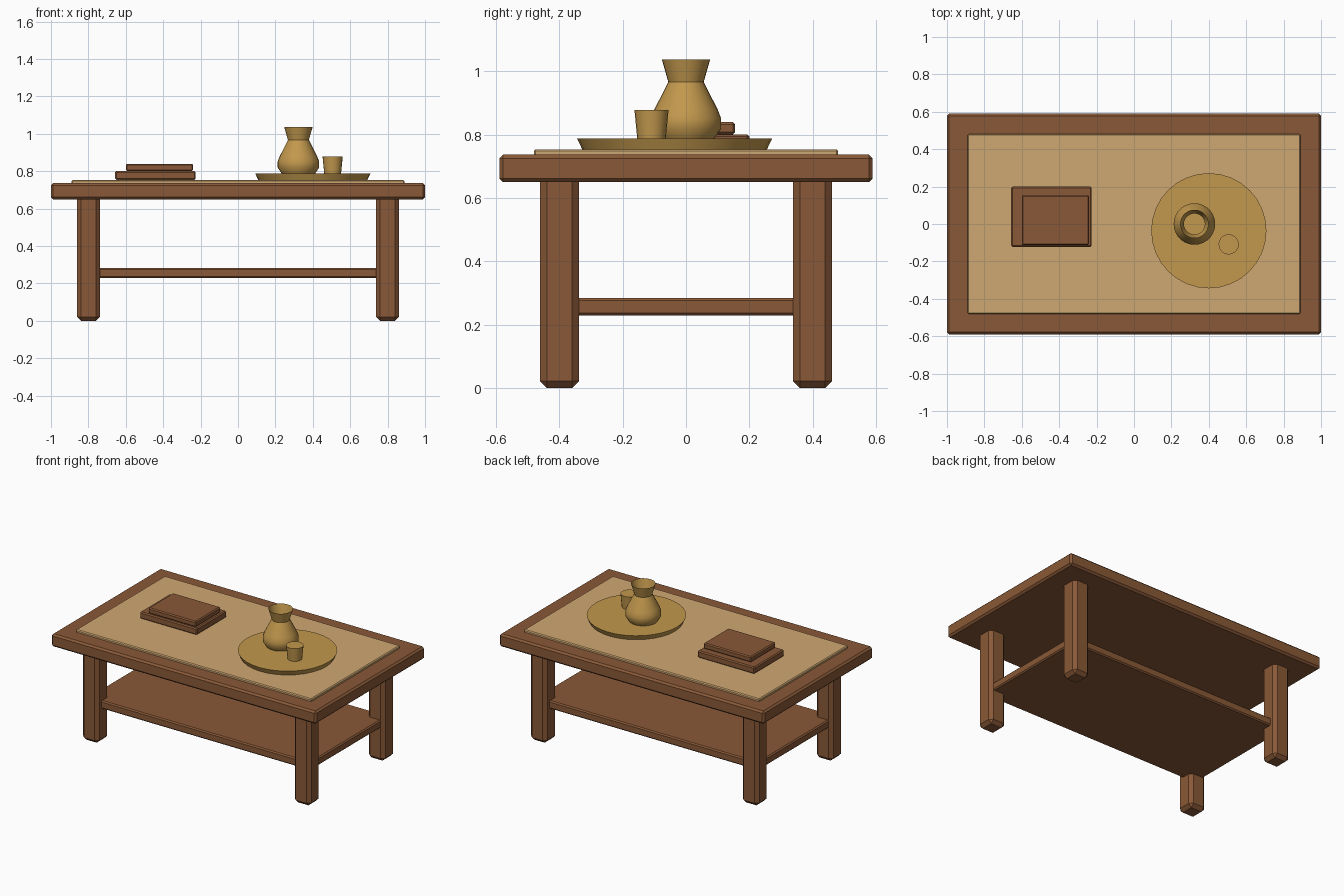
import bpy, bmesh, math

if "Cube" in bpy.data.objects:
    bpy.data.objects.remove(bpy.data.objects["Cube"])


def material(name, rgb):
    m = bpy.data.materials.new(name)
    lin = [((c / 255 + 0.055) / 1.055) ** 2.4 for c in rgb]
    m.diffuse_color = (*lin, 1)
    m.use_nodes = True
    m.node_tree.nodes["Principled BSDF"].inputs["Base Color"].default_value = m.diffuse_color
    return m


WOOD = material("brown wood", (138, 89, 55))
INLAY = material("pale wood", (207, 168, 114))
CLAY = material("ochre clay", (194, 152, 77))


def finish(name, bm, mat):
    bmesh.ops.recalc_face_normals(bm, faces=bm.faces)
    me = bpy.data.meshes.new(name)
    bm.to_mesh(me)
    bm.free()
    ob = bpy.data.objects.new(name, me)
    bpy.context.collection.objects.link(ob)
    me.materials.append(mat)
    return ob


def box(name, x, y, z, mat, bevel):
    """Chamfered box from (min, max) ranges."""
    bm = bmesh.new()
    bmesh.ops.create_cube(bm, size=1)
    for v in bm.verts:
        v.co = [r[0] + (c + 0.5) * (r[1] - r[0]) for c, r in zip(v.co, (x, y, z))]
    bmesh.ops.bevel(bm, geom=bm.edges[:], offset=bevel, segments=1,
                    affect='EDGES', profile=0.5)
    return finish(name, bm, mat)


def lathe(name, centre, profile, sides, mat):
    """Revolve (radius, z) points; zero radius closes an end."""
    bm = bmesh.new()
    vs = [bm.verts.new((r, 0, z)) for r, z in profile]
    es = [bm.edges.new(p) for p in zip(vs, vs[1:])]
    bmesh.ops.spin(bm, geom=vs + es, cent=(0, 0, 0), axis=(0, 0, 1),
                   angle=math.tau, steps=sides, use_duplicate=False)
    bmesh.ops.remove_doubles(bm, verts=bm.verts, dist=1e-5)
    bmesh.ops.translate(bm, verts=bm.verts, vec=(*centre, 0))
    ob = finish(name, bm, mat)
    bpy.ops.object.select_all(action='DESELECT')
    ob.select_set(True)
    bpy.context.view_layer.objects.active = ob
    bpy.ops.object.shade_smooth_by_angle(angle=math.radians(40))
    return ob


# Table top with raised inlay
box("table_top", (-1, 1), (-0.59, 0.59), (0.65, 0.737), WOOD, 0.012)
box("top_inlay", (-0.89, 0.89), (-0.481, 0.481), (0.72, 0.754), INLAY, 0.006)

# Legs and lower shelf
for sx, nx in ((-1, "left"), (1, "right")):
    for sy, ny in ((-1, "front"), (1, "back")):
        box(f"{ny}_{nx}_leg", (sx * 0.8 - 0.062, sx * 0.8 + 0.062),
            (sy * 0.4 - 0.062, sy * 0.4 + 0.062), (0, 0.68), WOOD, 0.022)
box("shelf", (-0.84, 0.84), (-0.42, 0.42), (0.229, 0.284), WOOD, 0.008)

# Two stacked books
box("lower_book", (-0.657, -0.226), (-0.122, 0.2), (0.754, 0.801), WOOD, 0.007)
box("upper_book", (-0.6, -0.24), (-0.113, 0.155), (0.801, 0.84), WOOD, 0.007)

# Tray, open vase and cup
lathe("tray", (0.4, -0.036),
      [(0, 0.754), (0.292, 0.754), (0.308, 0.788), (0, 0.788)], 32, CLAY)
lathe("vase", (0.323, 0),
      [(0, 0.788), (0.09, 0.788), (0.111, 0.82), (0.111, 0.852),
       (0.1, 0.88), (0.056, 0.967), (0.076, 1.037)], 28, CLAY)
lathe("cup", (0.506, -0.109),
      [(0, 0.788), (0.045, 0.788), (0.054, 0.879), (0, 0.879)], 20, CLAY)
